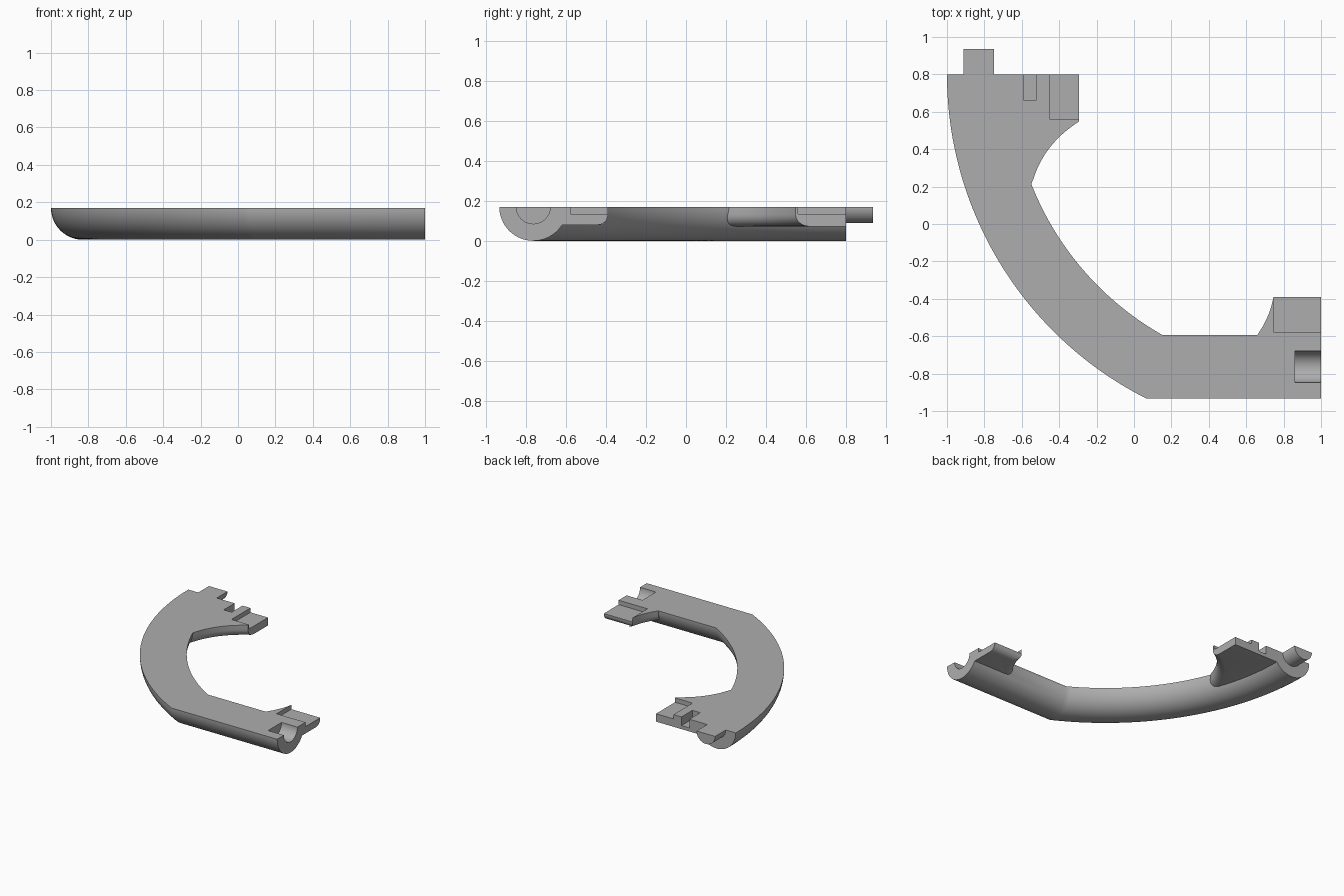
import bpy, bmesh, math
from mathutils import Vector

if "Cube" in bpy.data.objects:
    bpy.data.objects.remove(bpy.data.objects["Cube"])

R = 0.17                      # tube radius; the flat face lies at z = R
CX, CY, ARC = 0.942, 0.8, 1.772   # bend centre and centreline radius
LEG_Y = -0.763                # centreline of the straight leg
TALL = 0.26                   # parts are built tall, then trimmed flat

grey = bpy.data.materials.new("plain grey")
grey.use_nodes = True
grey.diffuse_color = (0.42, 0.42, 0.42, 1)
grey.node_tree.nodes["Principled BSDF"].inputs["Base Color"].default_value = (0.42, 0.42, 0.42, 1)


def make(name, bm):
    bmesh.ops.recalc_face_normals(bm, faces=bm.faces)
    mesh = bpy.data.meshes.new(name)
    bm.to_mesh(mesh)
    bm.free()
    mesh.materials.append(grey)
    ob = bpy.data.objects.new(name, mesh)
    bpy.context.collection.objects.link(ob)
    return ob


def box(name, lo, hi):
    bm = bmesh.new()
    bmesh.ops.create_cube(bm, size=1)
    for v in bm.verts:
        v.co = [a + (c + 0.5) * (b - a) for c, a, b in zip(v.co, lo, hi)]
    return make(name, bm)


def prism(bm, points, push):
    face = bm.faces.new([bm.verts.new(p) for p in points])
    out = bmesh.ops.extrude_face_region(bm, geom=[face])["geom"]
    bmesh.ops.translate(bm, vec=push, verts=[g for g in out if isinstance(g, bmesh.types.BMVert)])


def half_circle(r, n=32):
    return [(-r * math.cos(math.pi * i / n), R - r * math.sin(math.pi * i / n)) for i in range(n + 1)]


def combine(ob, other, operation):
    mod = ob.modifiers.new(operation, 'BOOLEAN')
    mod.operation, mod.object, mod.solver = operation, other, 'EXACT'
    bpy.context.view_layer.objects.active = ob
    bpy.ops.object.modifier_apply(modifier=mod.name)
    bpy.data.objects.remove(other)


def swept_body():
    # half-round section swept along the bend, mitred into the straight leg
    section = [(-R, TALL)] + half_circle(R) + [(R, TALL)]
    bm = bmesh.new()
    lanes = []
    steps = 56
    for off, z in section:
        rad = ARC + off
        start = math.pi - 0.03
        end = math.pi + math.asin((CY - LEG_Y + off) / rad)
        lane = []
        for i in range(steps + 1):
            a = start + (end - start) * i / steps
            lane.append(bm.verts.new((CX + rad * math.cos(a), CY + rad * math.sin(a), z)))
        lane.append(bm.verts.new((1.05, LEG_Y - off, z)))
        lanes.append(lane)
    for a, b in zip(lanes, lanes[1:] + lanes[:1]):
        for i in range(steps + 1):
            bm.faces.new((a[i], a[i + 1], b[i + 1], b[i]))
    for end in (0, -1):
        bm.faces.new([lane[end] for lane in lanes])
    return make("handle_half", bm)


def curve(p, c, q, n=14):
    p, c, q = Vector(p), Vector(c), Vector(q)
    return [p.lerp(c, i / n).lerp(c.lerp(q, i / n), i / n) for i in range(n + 1)]


def tab(name, outline, bottom, radius, rounded):
    # flat tab with its free lower edge rounded over
    bm = bmesh.new()
    prism(bm, [(x, y, bottom) for x, y in outline], (0, 0, TALL - bottom))
    edges = [e for e in bm.edges
             if all(v.co.z < bottom + 0.001 for v in e.verts)
             and rounded((e.verts[0].co + e.verts[1].co) / 2)]
    bmesh.ops.bevel(bm, geom=edges, offset=radius, segments=6, profile=0.5, affect='EDGES')
    return make(name, bm)


body = swept_body()

# tab at the end of the bend
upper = [(-0.72, 0.85), (-0.72, 0.19), (-0.56, 0.19)]
upper += curve((-0.54, 0.235), (-0.48, 0.43), (-0.295, 0.547)) + [(-0.295, 0.85)]
combine(body, tab("upper_tab", upper, 0.072, 0.06,
                  lambda m: m.y < 0.56 and m.x > -0.6), 'UNION')

# tab on the straight leg
lower = [(1.05, -0.39), (1.05, -0.7), (0.66, -0.7)]
lower += curve((0.66, -0.592), (0.73, -0.49), (0.745, -0.39))
combine(body, tab("lower_tab", lower, 0.08, 0.05,
                  lambda m: m.y > -0.6 and m.x < 1.04), 'UNION')

# trim the mating face and both ends flat, then cut the steps and the slot
for lo, hi in (((-2, -2, R), (2, 2, 1)),
               ((1, -2, -1), (2, 2, 1)),
               ((-2, CY, -1), (0, 2, 1)),
               ((-0.45, 0.56, 0.135), (-0.2, 0.9, 0.3)),
               ((-0.59, 0.663, 0.1), (-0.52, 0.9, 0.3)),
               ((0.745, -0.577, 0.135), (1.1, -0.3, 0.3))):
    combine(body, box("cutter", lo, hi), 'DIFFERENCE')

# half-round socket in the leg end
bm = bmesh.new()
prism(bm, [(0.86, LEG_Y + u, z) for u, z in [(-0.085, 0.3)] + half_circle(0.085) + [(0.085, 0.3)]],
      (0.3, 0, 0))
combine(body, make("socket_cutter", bm), 'DIFFERENCE')

# half-round pin on the other end
bm = bmesh.new()
prism(bm, [(CX - ARC + u, CY, z) for u, z in half_circle(0.082)], (0, 0.135, 0))
pin = make("hinge_pin", bm)

for ob in (body, pin):
    bpy.ops.object.select_all(action='DESELECT')
    ob.select_set(True)
    bpy.context.view_layer.objects.active = ob
    bpy.ops.object.shade_smooth_by_angle(angle=math.radians(30))
